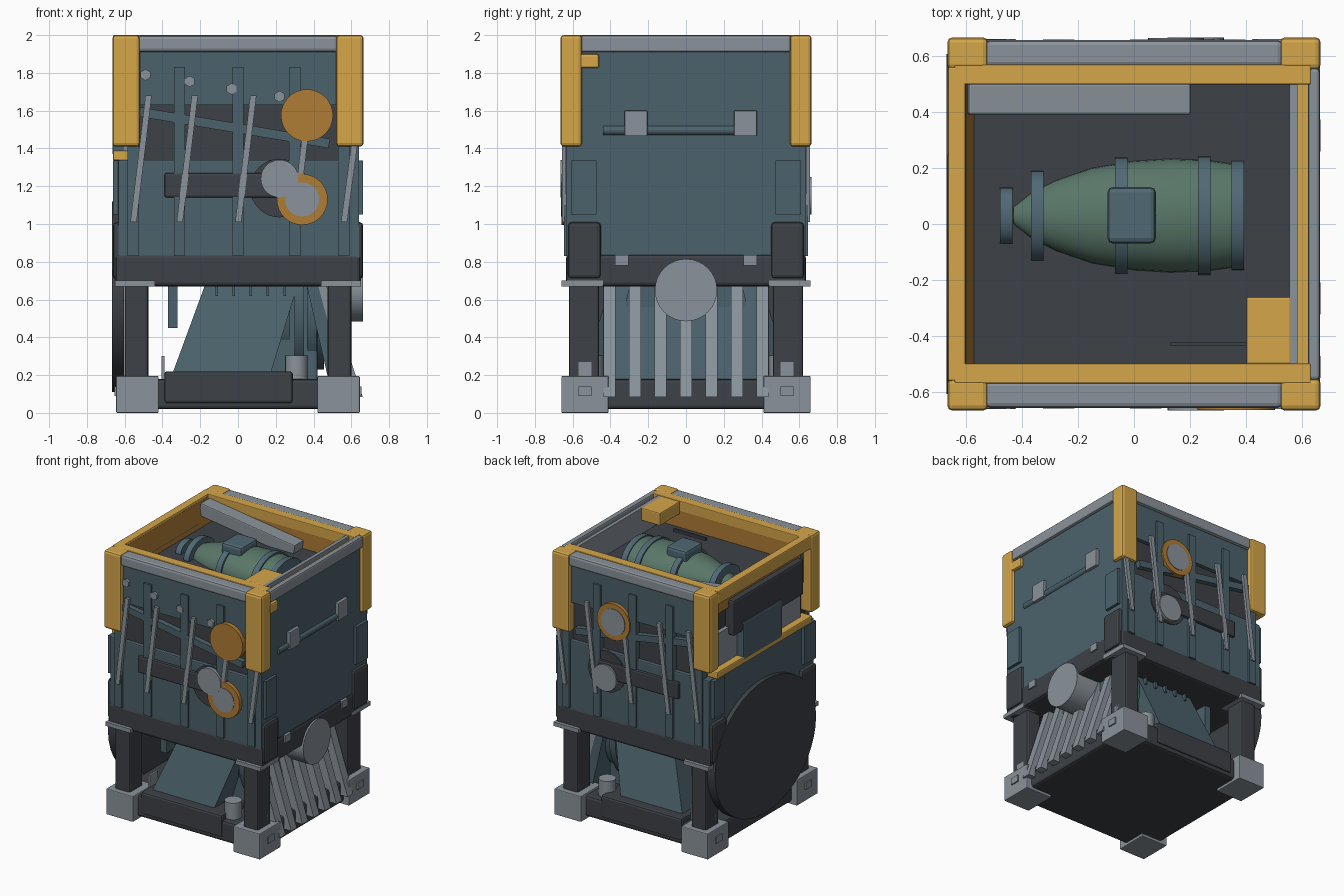
import bpy, bmesh, math
from mathutils import Vector

cube = bpy.data.objects.get("Cube")
if cube:
    bpy.data.objects.remove(cube, do_unlink=True)


def material(name, rgb):
    m = bpy.data.materials.new(name)
    m.use_nodes = True
    m.diffuse_color = (*rgb, 1)
    m.node_tree.nodes["Principled BSDF"].inputs["Base Color"].default_value = (*rgb, 1)
    return m


YELLOW = material("yellow paint", (.66, .38, .068))
ORANGE = material("orange paint", (.43, .20, .035))
GRAY = material("light steel", (.255, .29, .325))
DARK = material("dark iron", (.047, .053, .062))
TEAL = material("teal paint", (.072, .122, .148))
BLUE = material("blue steel", (.08, .14, .175))
GREEN = material("green tank", (.10, .185, .14))


def finish(name, bm, mat, loc=(0, 0, 0), rot=(0, 0, 0), smooth=False):
    bmesh.ops.recalc_face_normals(bm, faces=bm.faces)
    me = bpy.data.meshes.new(name)
    bm.to_mesh(me)
    bm.free()
    me.materials.append(mat)
    ob = bpy.data.objects.new(name, me)
    ob.location, ob.rotation_euler = loc, rot
    bpy.context.collection.objects.link(ob)
    if smooth:
        bpy.ops.object.select_all(action='DESELECT')
        ob.select_set(True)
        bpy.context.view_layer.objects.active = ob
        bpy.ops.object.shade_smooth_by_angle(angle=math.radians(35))
    return ob


def box(name, xr, yr, zr, mat, bevel=0, rot=(0, 0, 0)):
    bm = bmesh.new()
    bmesh.ops.create_cube(bm, size=1)
    bmesh.ops.scale(bm, verts=bm.verts, vec=[r[1] - r[0] for r in (xr, yr, zr)])
    if bevel:
        bmesh.ops.bevel(bm, geom=bm.edges[:], offset=bevel, segments=2, profile=.5, affect='EDGES')
    return finish(name, bm, mat, [sum(r) / 2 for r in (xr, yr, zr)], rot)


def mir(s, a, b):
    """Range a..b on the negative or positive side, sorted."""
    return sorted((s * a, s * b))


def prism(name, x0, y0, z0, x1, y1, z1, mat):
    """Block between a lower and an upper rectangle."""
    bm = bmesh.new()
    for xr, yr, z in ((x0, y0, z0), (x1, y1, z1)):
        for x in xr:
            for y in yr:
                bm.verts.new((x, y, z))
    bmesh.ops.convex_hull(bm, input=bm.verts)
    return finish(name, bm, mat)


def disc(name, axis, r, centre, depth, mat, sides=32):
    bm = bmesh.new()
    bmesh.ops.create_cone(bm, cap_ends=True, segments=sides, radius1=r, radius2=r, depth=depth)
    turn = Vector((0, 0, 1)).rotation_difference(Vector(axis)).to_matrix()
    bmesh.ops.rotate(bm, verts=bm.verts, matrix=turn)
    return finish(name, bm, mat, centre, smooth=True)


X, Y, Z = (1, 0, 0), (0, 1, 0), (0, 0, 1)

# Base slab with feet and legs
box("base_slab", (-.6, .6), (-.6, .6), (.02, .18), DARK, .02)
box("base_ridge", (-.39, .29), (-.61, .61), (.05, .22), DARK, .015)
for sx in (-1, 1):
    for sy in (-1, 1):
        box("foot", mir(sx, .42, .645), mir(sy, .41, .66), (0, .195), GRAY, .006)
        box("foot_step", mir(sx, .5, .6), mir(sy, .5, .57), (.19, .27), GRAY)
        box("foot_latch", mir(sx, .64, .655), mir(sy, .5, .57), (.09, .14), GRAY)
        box("leg", mir(sx, .475, .6), mir(sy, .46, .62), (.18, .69), DARK, .015)
        box("leg_cap", mir(sx, .44, .65), mir(sy, .44, .66), (.67, .7), GRAY)
        box("corner_block", mir(sx, .55, .663), mir(sy, .45, .625), (.71, 1.01), DARK, .02)
        box("side_plate", mir(sx, .63, .662), mir(sy, .475, .61), (1.05, 1.335), TEAL)
        # Yellow corner guards
        box("corner_guard", mir(sx, .52, .665), mir(sy, .55, .665), (1.41, 2), YELLOW, .018)

# Machinery between the legs
prism("chute", (-.35, .17), (-.54, .54), .2, (-.17, .32), (-.4, .4), .69, TEAL)
box("gearbox", (.1, .42), (-.32, .32), (.16, .7), TEAL, .01)
for x, r in ((.25, .36), (.325, .42), (.39, .39), (.43, .32)):
    disc("flywheel", X, r, (x, 0, .55), .05, TEAL, 40)
for s in (-1, 1):
    box("hanger", (-.37, -.32), mir(s, .3, .4), (.45, .68), TEAL)
    box("stay", (-.405, -.39), mir(s, .4, .5), (.18, .3), GRAY)
    disc("cup", Z, .06, (.31, s * .5, .24), .13, GRAY, 24)
    for i in range(5):
        x = -.12 + i * .09
        box("chute_rib", (x, x + .015), mir(s, .38, .435), (.62, .69), TEAL)

# Slanted radiator and exhaust on one side
prism("radiator_core", (.48, .56), (-.44, .44), .17, (.36, .42), (-.44, .44), .69, TEAL)
for i in range(7):
    y = -.405 + i * .135
    prism("radiator_slat", (.54, .66), (y - .033, y + .033), .085,
          (.38, .47), (y - .033, y + .033), .67, GRAY)
disc("exhaust", X, .165, (.53, 0, .65), .265, GRAY)

# Large oval wheel cover on the other side
cover = disc("wheel_cover", X, .505, (-.635, 0, .615), .065, DARK, 40)
cover.scale.y = 1.2

# Main body: frame, walls and dark inner floor
box("frame", (-.65, .65), (-.635, .635), (.67, .84), DARK, .02)
box("lower_body", (-.635, .63), (-.63, .63), (.8, 1.34), TEAL, .008)
box("inner_floor", (-.58, .6), (-.6, .6), (1.33, 1.8), DARK)
box("side_wall", (.57, .64), (-.632, .632), (.82, 1.92), TEAL)
for s in (-1, 1):
    box("upper_panel", (-.6, .6), mir(s, .51, .63), (1.63, 1.92), TEAL)
    # Top rails with orange lining
    box("outer_rail", (-.53, .53), mir(s, .56, .655), (1.91, 1.998), GRAY, .018)
    box("inner_rail", (-.64, .63), mir(s, .497, .568), (1.92, 2), YELLOW, .005)
    box("rail_lining", (-.6, .57), mir(s, .498, .53), (1.79, 1.93), ORANGE)
box("rail_side_outer", (.62, .662), (-.555, .555), (1.91, 1.998), GRAY, .012)
box("rail_side_yellow", (.575, .632), (-.55, .55), (1.85, 1.965), YELLOW)
box("rail_side_strip", (.555, .582), (-.5, .5), (1.79, 1.995), GRAY)
box("rail_window", (-.663, -.6), (-.56, .56), (1.9, 2), YELLOW, .008)
prism("rail_window_lining", (-.61, -.568), (-.5, .5), 1.79, (-.61, -.599), (-.5, .5), 1.98, ORANGE)

# Open window side with sill and equipment boxes
box("window_sill", (-.663, -.57), (-.57, .57), (1.335, 1.39), YELLOW, .01)
box("window_back", (-.61, -.57), (-.5, .5), (1.39, 1.64), GRAY)
box("dark_case", (-.655, -.575), (-.48, .36), (1.58, 1.85), DARK, .015)
box("teal_case", (-.664, -.58), (-.21, .26), (1.36, 1.65), TEAL, .012)

# Details repeated on front and back
for s in (-1, 1):
    for i, x in enumerate((-.555, -.31, 0, .3, .56)):
        outer = i in (0, 4)
        box("rib", (x - .03, x + .03), mir(s, .59, .645), (.83, 1.45 if outer else 1.83), TEAL)
        top = 1.46 if i == 4 else 1.68
        lean = .06 if i == 4 else .08
        prism("slat", (x - .015, x + .018), mir(s, .635, .657), 1.01,
              (x + lean - .015, x + lean + .018), mir(s, .635, .657), top, GRAY)
    box("cross_beam", (-.53, .49), mir(s, .59, .64), (1.485, 1.535), TEAL, rot=(0, .165, 0))
    box("dark_bar", (-.39, .29), mir(s, .62, .652), (1.14, 1.27), DARK, .012)
    disc("dark_port", Y, .155, (.22, s * .628, 1.19), .02, DARK)
for x, z in ((-.49, 1.79), (-.255, 1.755), (-.035, 1.715), (.22, 1.675)):
    disc("bolt", Y, .03, (x, -.635, z), .03, GRAY, 6)

# Front gauges
disc("front_gauge", Y, .138, (.365, -.64, 1.575), .045, ORANGE)
disc("front_ring", Y, .135, (.34, -.64, 1.13), .038, ORANGE)
disc("front_cap_low", Y, .09, (.34, -.645, 1.13), .036, GRAY)
disc("front_cap_high", Y, .1, (.22, -.642, 1.24), .045, GRAY)

# Back gauges
disc("back_gauge", Y, .138, (.15, .635, 1.59), .045, ORANGE)
disc("back_gauge_cap", Y, .1, (.15, .645, 1.59), .035, GRAY)
disc("back_cap", Y, .1, (.22, .642, 1.15), .045, GRAY)

# Handle bar held by clips on the side wall
disc("handle_bar", Y, .026, (.632, -.035, 1.495), .81, TEAL, 12)
for y in (-.265, .315):
    box("handle_clip", (.63, .664), (y - .06, y + .06), (1.465, 1.6), GRAY, .004)
for y in (-.34, .34):
    box("frame_clip", (.63, .66), (y - .035, y + .035), (.78, .835), GRAY)
box("side_latch", (.62, .664), (-.56, -.46), (1.825, 1.9), YELLOW, .012)

# Inside the open top
box("corner_box", (.4, .56), (-.5, -.26), (1.9, 1.997), YELLOW, .008)
box("inner_beam", (-.6, .2), (.39, .5), (1.82, 1.92), GRAY, .008, rot=(0, .14, 0))
box("floor_rod", (.13, .4), (-.435, -.42), (1.79, 1.82), DARK)

# Flattened tank: lathed profile laid along x, half sunk in the floor
FLAT, TANK_Z = .75, 1.795
profile = ((-.43, .03), (-.36, .085), (-.28, .125), (-.15, .17), (0, .195), (.13, .203), (.26, .198), (.39, .18))
bm = bmesh.new()
rings = []
for x, r in profile:
    steps = [2 * math.pi * k / 32 for k in range(32)]
    rings.append([bm.verts.new((x, r * math.cos(a), r * FLAT * math.sin(a))) for a in steps])
for a, b in zip(rings, rings[1:]):
    for k in range(32):
        bm.faces.new((a[k - 1], a[k], b[k], b[k - 1]))
bm.faces.new(rings[0])
bm.faces.new(rings[-1])
finish("tank", bm, GREEN, (0, .03, TANK_Z), smooth=True)
for x, r in ((-.455, .1), (-.345, .16), (-.045, .207), (.25, .212), (.37, .195)):
    band = disc("tank_band", X, r, (x, .03, TANK_Z), .045, BLUE)
    band.scale.z = FLAT
box("tank_cap", (-.095, .078), (-.07, .132), (1.89, 1.985), BLUE, .02)
